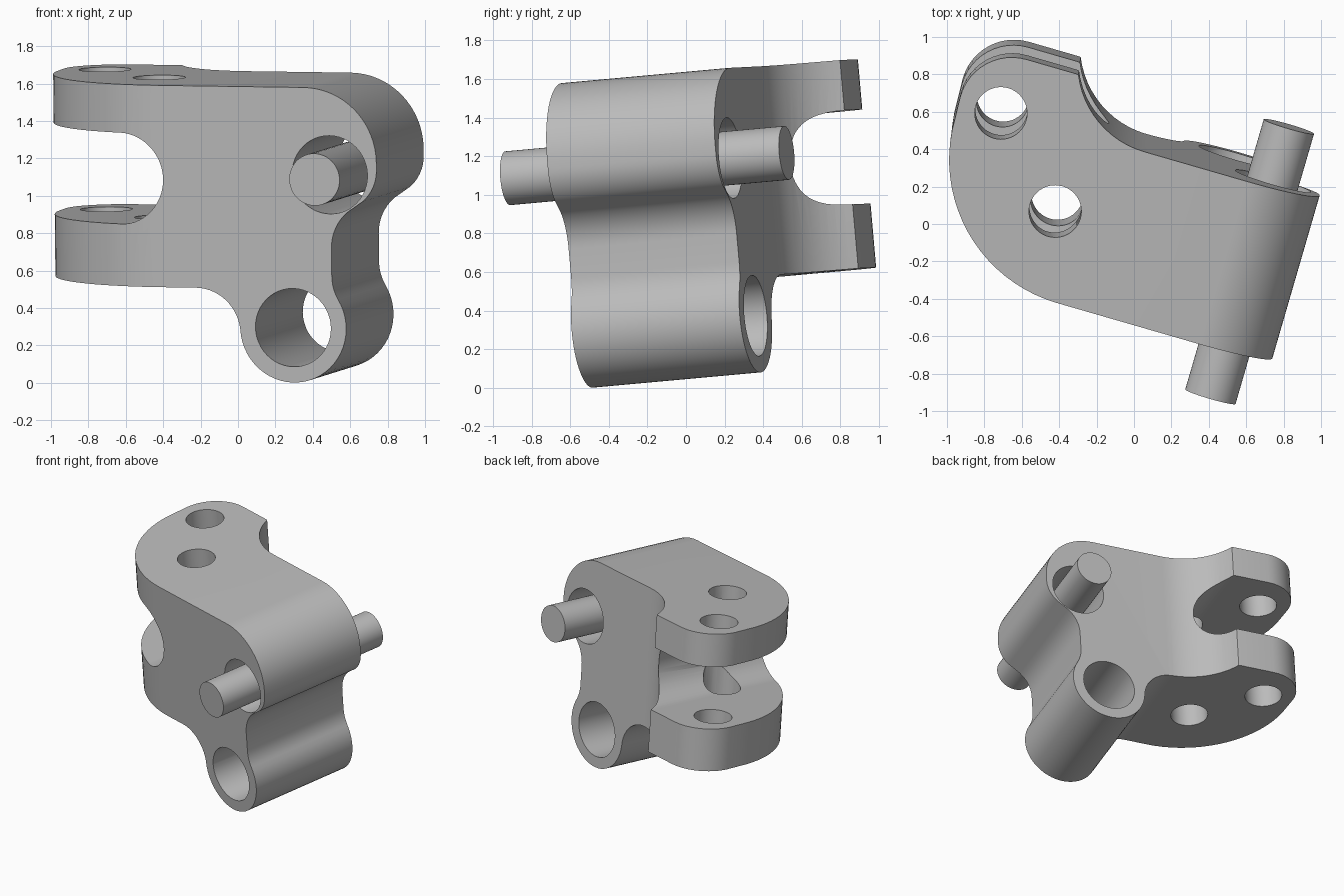
import bpy, bmesh, math
from mathutils import Matrix, Vector

if "Cube" in bpy.data.objects:
    bpy.data.objects.remove(bpy.data.objects["Cube"], do_unlink=True)

# One plain grey for the whole bracket
grey = bpy.data.materials.new("plain grey")
grey.use_nodes = True
colour = (0.5, 0.5, 0.5, 1)
grey.diffuse_color = colour
grey.node_tree.nodes["Principled BSDF"].inputs["Base Color"].default_value = colour

# Tilted part frame: across, depth, up, with its origin at the lower bore's front
depth = Vector((0.278, 0.957, 0.087)).normalized()
up = Vector((-0.011, -0.087, 0.996))
across = depth.cross(up).normalized()
up = across.cross(depth)
frame = Matrix((across, depth, up)).transposed().to_4x4()
frame.translation = (0.295, -0.51, 0.295)


def arc(cx, cy, r, start, end, n):
    angles = [math.radians(start + (end - start) * i / n) for i in range(n + 1)]
    return [(cx + r * math.cos(a), cy + r * math.sin(a)) for a in angles]


def prism(name, outline, low, high, axis):
    """Extrude a closed outline along the depth ('V') or up ('W') axis."""
    bm = bmesh.new()
    place = (lambda a, b, c: (a, c, b)) if axis == "V" else (lambda a, b, c: (a, b, c))
    face = bm.faces.new([bm.verts.new(place(a, b, low)) for a, b in outline])
    new = bmesh.ops.extrude_face_region(bm, geom=[face])["geom"]
    shift = Vector(place(0, 0, high - low))
    bmesh.ops.translate(bm, vec=shift, verts=[v for v in new if isinstance(v, bmesh.types.BMVert)])
    bmesh.ops.recalc_face_normals(bm, faces=bm.faces)
    mesh = bpy.data.meshes.new(name)
    bm.to_mesh(mesh)
    bm.free()
    mesh.materials.append(grey)
    obj = bpy.data.objects.new(name, mesh)
    bpy.context.collection.objects.link(obj)
    obj.matrix_world = frame
    return obj


def rod(name, a, b, r, low, high, axis):
    return prism(name, arc(a, b, r, 0, 352.5, 47), low, high, axis)


# Side profile: lower lug, neck, upper lug, flat top, fork slot, underside fillet
profile = arc(0, 0, 0.295, 184, 391, 32)
profile += arc(0.468, 0.279, 0.25, 211, 180, 6)
profile += arc(0.468, 0.43, 0.25, 180, 130, 8)
profile += arc(0.253, 0.85, 0.22, -50, 0, 8)
profile += arc(0.073, 0.89, 0.4, 0, 90, 16)
profile += [(-1.7, 1.29), (-1.7, 1.03)]
profile += arc(-0.96, 0.785, 0.245, 90, -90, 28)
profile += [(-1.7, 0.54), (-1.7, 0.207)]
profile += arc(-0.54, -0.04, 0.247, 90, 6, 14)
body = prism("bracket_body", profile, 0, 1.4, "V")

# Plan outline: straight front and back, rounded fork end, scooped inner corner
plan = [(0.7, 0), (0.7, 0.91)]
plan += arc(-0.5, 1.4, 0.49, 270, 203, 12) + [(-0.966, 1.21)]
plan += arc(-1.24, 0.925, 0.285, 90, 180, 12)
plan += arc(-0.72, 0.8, 0.8, 180, 270, 20)
cutters = [(prism("plan_cutter", plan, -0.6, 1.6, "W"), "INTERSECT")]

# Bores through the lugs and bolt holes through the fork arms
cutters += [
    (rod("lower_bore_cutter", 0, 0, 0.21, -0.3, 1.5, "V"), "DIFFERENCE"),
    (rod("upper_bore_cutter", 0.213, 0.823, 0.21, -0.3, 1.5, "V"), "DIFFERENCE"),
    (rod("outer_hole_cutter", -1.292, 0.895, 0.14, -0.5, 1.7, "W"), "DIFFERENCE"),
    (rod("inner_hole_cutter", -0.867, 0.47, 0.14, -0.5, 1.7, "W"), "DIFFERENCE"),
]
for cutter, operation in cutters:
    mod = body.modifiers.new(cutter.name, "BOOLEAN")
    mod.object, mod.operation, mod.solver = cutter, operation, "EXACT"

# Bake the cuts and drop the cutters
bpy.context.view_layer.update()
final = bpy.data.meshes.new_from_object(body.evaluated_get(bpy.context.evaluated_depsgraph_get()))
body.modifiers.clear()
body.data = final
for cutter, _ in cutters:
    bpy.data.objects.remove(cutter, do_unlink=True)

# Loose pin sitting in the upper bore
pin = rod("pin", 0.213, 0.823, 0.14, -0.295, 1.215, "V")

for obj in (body, pin):
    bpy.ops.object.select_all(action="DESELECT")
    obj.select_set(True)
    bpy.context.view_layer.objects.active = obj
    bpy.ops.object.shade_smooth_by_angle(angle=math.radians(30))
